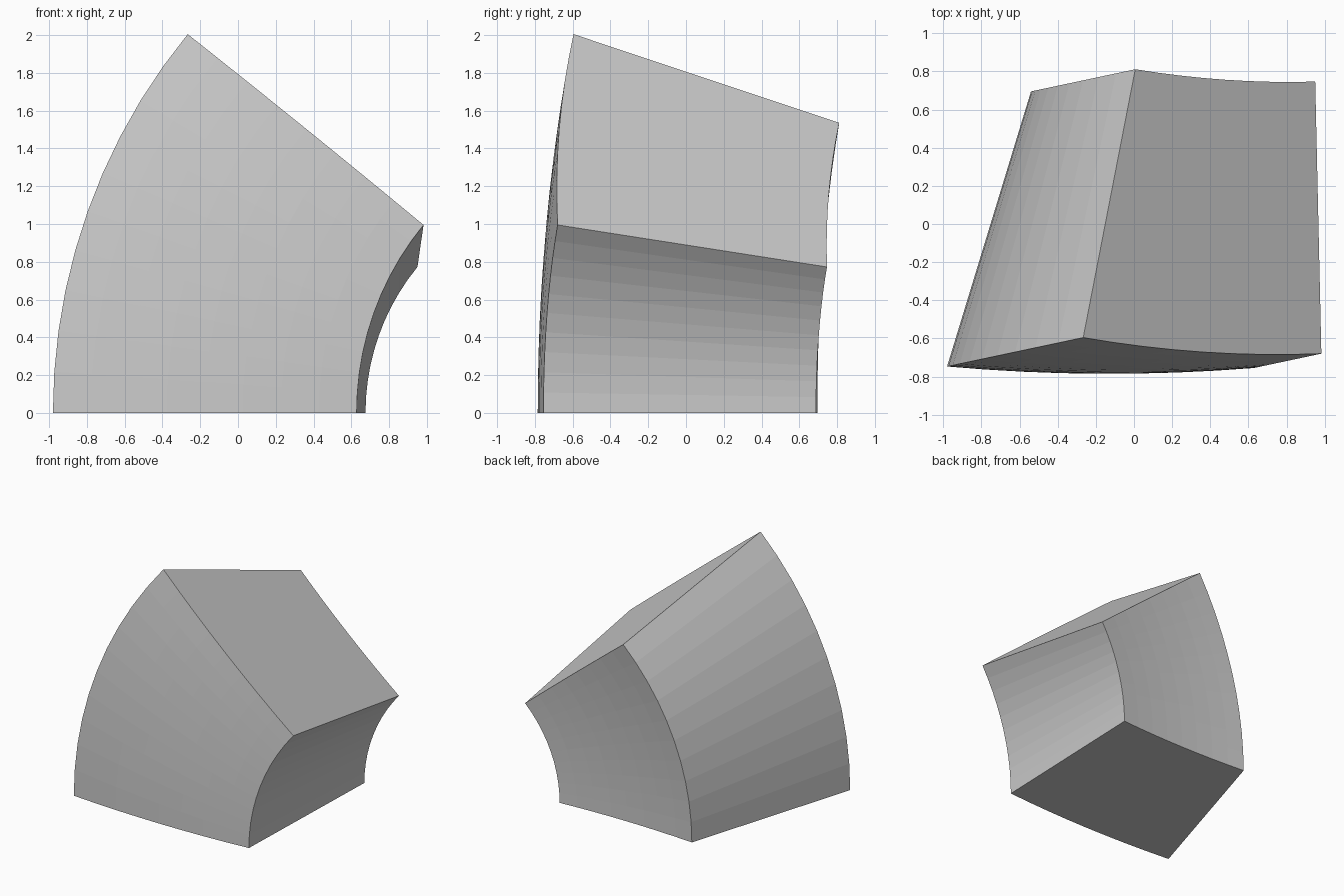
import bpy
import bmesh
import math
from mathutils import Vector

if "Cube" in bpy.data.objects:
    bpy.data.objects.remove(bpy.data.objects["Cube"])

SWEEP = math.radians(40)
TILT = math.radians(12)
STEPS = 10
SEGMENTS = 8


def bowed_edge(start, end, bow):
    """Points of a shallow curve that sags toward -y between two corners."""
    a, b = Vector(start), Vector(end)
    points = []
    for i in range(SEGMENTS + 1):
        t = i / SEGMENTS
        p = a.lerp(b, t)
        p.y -= 4 * bow * t * (1 - t)
        points.append(p)
    return points


# Stone colour
stone = bpy.data.materials.new("stone_grey")
stone.use_nodes = True
colour = (0.6, 0.6, 0.6, 1)
stone.diffuse_color = colour
stone.node_tree.nodes["Principled BSDF"].inputs["Base Color"].default_value = colour

# Wedge profile on the ground: bulging front, hollow back, straight tapering sides
front = bowed_edge((-0.98, -0.747, 0), (0.628, -0.755, 0), 0.034)
back = bowed_edge((-0.54, 0.695, 0), (0.675, 0.688, 0), 0.023)
outline = front + back[::-1]

# Sweep the profile around the tilted horizontal axis of the vault
bm = bmesh.new()
verts = [bm.verts.new(p) for p in outline]
edges = [bm.edges.new((v, verts[(i + 1) % len(verts)])) for i, v in enumerate(verts)]
axis = Vector((-math.sin(TILT), math.cos(TILT), 0))
bmesh.ops.spin(bm, geom=verts + edges, cent=(1.965, 0.4, 0), axis=axis,
               angle=SWEEP, steps=STEPS, use_duplicate=False)

# Flat joint faces at both ends
bmesh.ops.holes_fill(bm, edges=[e for e in bm.edges if e.is_boundary], sides=0)
bmesh.ops.recalc_face_normals(bm, faces=bm.faces)

mesh = bpy.data.meshes.new("vault_stone")
bm.to_mesh(mesh)
bm.free()
mesh.materials.append(stone)
block = bpy.data.objects.new("vault_stone", mesh)
bpy.context.collection.objects.link(block)
